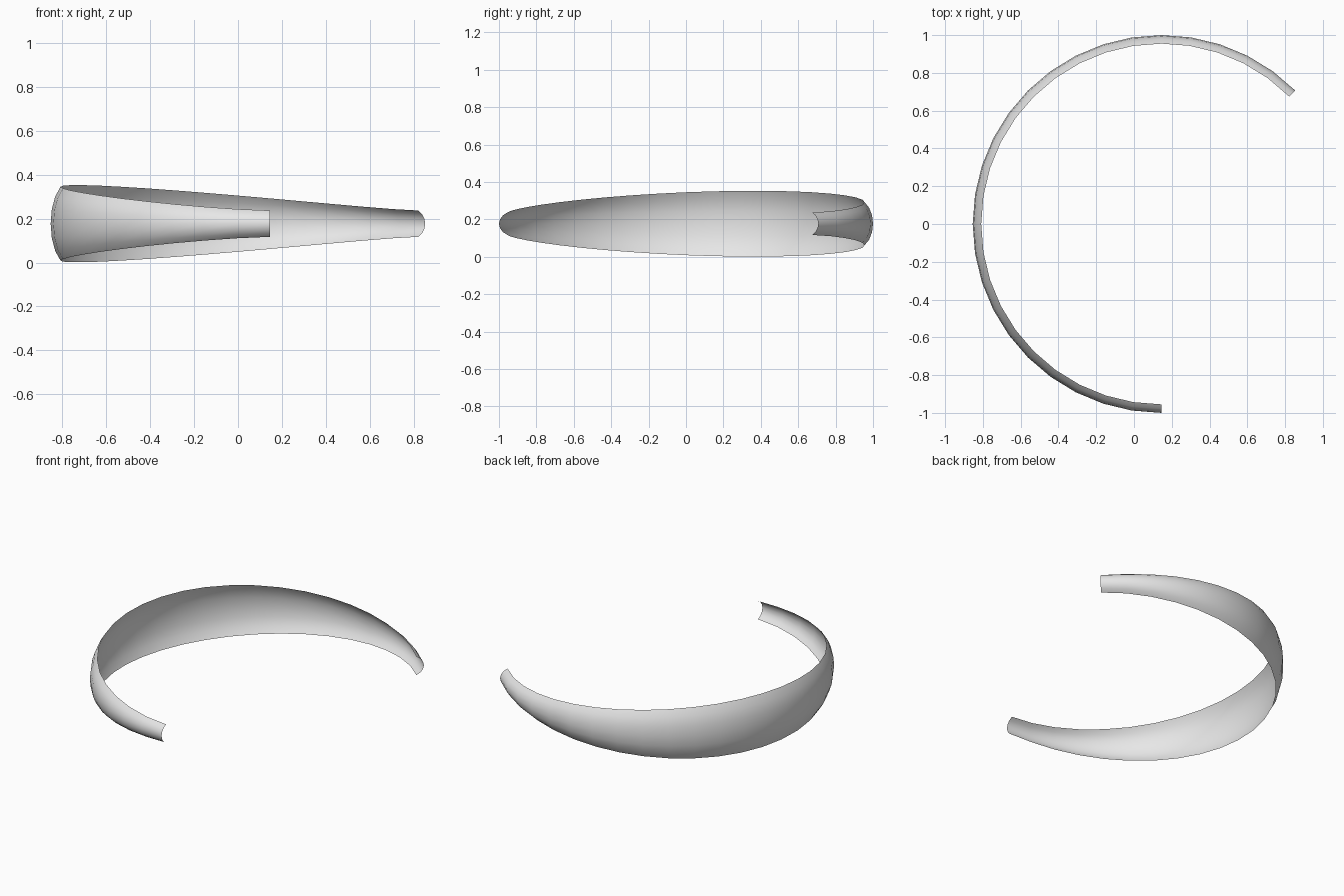
import bpy, bmesh, math

cube = bpy.data.objects.get("Cube")
if cube:
    bpy.data.objects.remove(cube, do_unlink=True)

# Plain grey material
grey = bpy.data.materials.new("light_grey")
grey.use_nodes = True
colour = (0.8, 0.8, 0.8, 1)
grey.diffuse_color = colour
grey.node_tree.nodes["Principled BSDF"].inputs["Base Color"].default_value = colour

STEPS, ACROSS = 25, 6          # segments along and across the band
START, SWEEP = 45, 225         # open arc in degrees
CENTRE_X, CENTRE_Z = 0.146, 0.177
RIM, BULGE = 0.955, 0.045      # rim radius and outward bow
END_HALF, MID_HALF = 0.06, 0.176
BOW = math.radians(60)


def band_ring(bm, t):
    """One bowed cross-section, widest halfway along the arc."""
    angle = math.radians(START + SWEEP * t)
    half = END_HALF + (MID_HALF - END_HALF) * max(0, math.sin(math.pi * t)) ** 1.4
    ring = []
    for j in range(ACROSS + 1):
        a = BOW * (2 * j / ACROSS - 1)
        r = RIM + BULGE * (math.cos(a) - math.cos(BOW)) / (1 - math.cos(BOW))
        z = CENTRE_Z + half * math.sin(a) / math.sin(BOW)
        ring.append(bm.verts.new((CENTRE_X + r * math.cos(angle), r * math.sin(angle), z)))
    return ring


# Open tapered band, a thin single-layer sheet
bm = bmesh.new()
rings = [band_ring(bm, i / STEPS) for i in range(STEPS + 1)]
for a, b in zip(rings, rings[1:]):
    for j in range(ACROSS):
        bm.faces.new((a[j], b[j], b[j + 1], a[j + 1]))
mesh = bpy.data.meshes.new("open_band")
bm.to_mesh(mesh)
bm.free()
mesh.materials.append(grey)
band = bpy.data.objects.new("open_band", mesh)
bpy.context.collection.objects.link(band)
mesh.shade_smooth()
